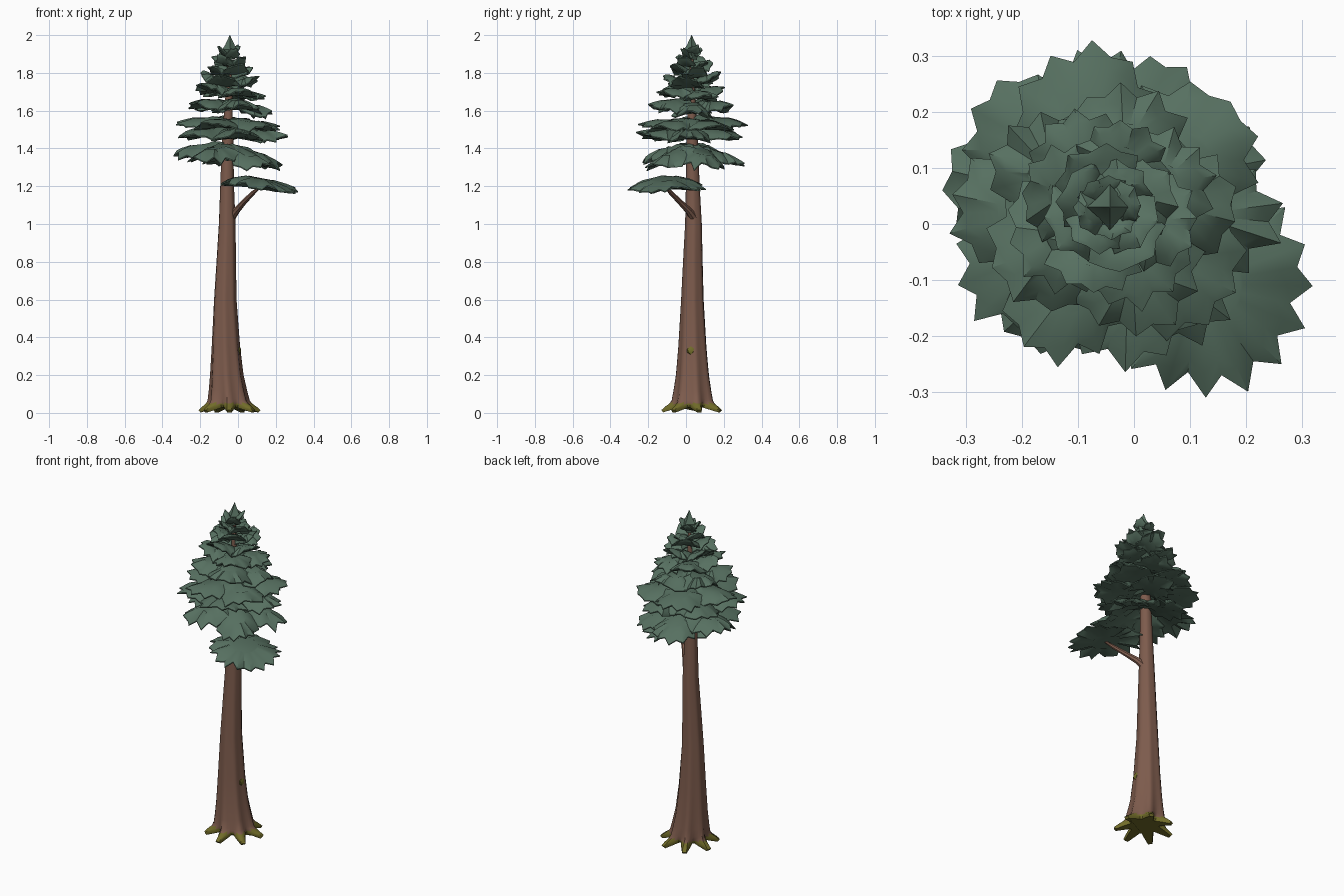
import bpy, bmesh, math, random
from mathutils import Vector

if "Cube" in bpy.data.objects:
    bpy.data.objects.remove(bpy.data.objects["Cube"])

random.seed(11)


def material(name, rgb):
    m = bpy.data.materials.new(name)
    m.diffuse_color = (*rgb, 1)
    m.use_nodes = True
    m.node_tree.nodes["Principled BSDF"].inputs["Base Color"].default_value = m.diffuse_color
    return m


BARK = material("bark brown", (0.205, 0.105, 0.073))
MOSS = material("moss olive", (0.165, 0.150, 0.022))
NEEDLE = material("needle green", (0.094, 0.162, 0.118))


def finish(bm, name, mats, angle=35):
    bmesh.ops.recalc_face_normals(bm, faces=bm.faces)
    me = bpy.data.meshes.new(name)
    bm.to_mesh(me)
    bm.free()
    for m in mats:
        me.materials.append(m)
    ob = bpy.data.objects.new(name, me)
    bpy.context.collection.objects.link(ob)
    bpy.ops.object.select_all(action='DESELECT')
    ob.select_set(True)
    bpy.context.view_layer.objects.active = ob
    bpy.ops.object.shade_smooth_by_angle(angle=math.radians(angle))
    return ob


def skin(bm, rings):
    """Bridge equal-length rings of points and cap both ends."""
    vs = [[bm.verts.new(p) for p in r] for r in rings]
    n = len(vs[0])
    for a, b in zip(vs, vs[1:]):
        for i in range(n):
            bm.faces.new((a[i], a[(i + 1) % n], b[(i + 1) % n], b[i]))
    bm.faces.new(vs[0][::-1])
    bm.faces.new(vs[-1])


# Trunk: rings of (z, centre x, centre y, core radius, root spike length)
PROFILE = [(0.0, -.045, .035, .080, .085), (0.012, -.045, .035, .088, .087),
           (0.03, -.046, .035, .093, .060), (0.048, -.048, .036, .095, .032),
           (0.065, -.05, .037, .095, .020), (0.12, -.054, .037, .090, .014),
           (0.2, -.06, .037, .081, .010), (0.35, -.065, .036, .070, .007),
           (0.6, -.068, .035, .057, .004), (0.8, -.063, .037, .050, .003),
           (1.0, -.058, .040, .043, .002), (1.2, -.058, .036, .036, .001),
           (1.45, -.055, .033, .030, 0), (1.7, -.048, .030, .017, 0), (1.93, -.043, .03, .006, 0)]
LOBES, SEG = 7, 42
rings = []
for z, cx, cy, r, spike in PROFILE:
    ring = []
    for i in range(SEG):
        a = math.tau * i / SEG
        s = (0.5 + 0.5 * math.cos(LOBES * (a + math.pi / 2 + 0.15 * z))) ** 1.6
        rr = r + spike * s
        # between the roots the foot is lifted off the ground
        lift = .028 * (1 - s) * max(0, 1 - z / .1)
        ring.append((cx + rr * math.cos(a), cy + rr * math.sin(a), z + lift))
    rings.append(ring)
bm = bmesh.new()
skin(bm, rings)
for f in bm.faces:
    f.material_index = 1 if f.calc_center_median().z < 0.05 else 0
finish(bm, "trunk", [BARK, MOSS], 40)


# Side branch carrying the lone lower bough
def tube(name, path, radii, sides=8):
    pts = [Vector(p) for p in path]
    rings = []
    for i, p in enumerate(pts):
        d = (pts[min(i + 1, len(pts) - 1)] - pts[max(i - 1, 0)]).normalized()
        u = d.cross(Vector((0, 0, 1))).normalized()
        v = u.cross(d)
        rings.append([p + radii[i] * (u * math.cos(math.tau * k / sides) + v * math.sin(math.tau * k / sides))
                      for k in range(sides)])
    bm = bmesh.new()
    skin(bm, rings)
    finish(bm, name, [BARK])


tube("side_branch", [(-.045, .05, 1.02), (-.01, .015, 1.07), (.03, -.03, 1.115), (.08, -.08, 1.165), (.12, -.11, 1.20)],
     [.024, .019, .015, .012, .006])


# Needle bough: jagged lens-shaped pad, folded down along its sides
def bough(bm, origin, ang, x0, x1, half_w, height, thick, droop, n=26):
    """height(t) gives the pad height, t = 0 at the inner end and 1 at the tip."""
    ca, sa = math.cos(ang), math.sin(ang)
    mid, half = (x0 + x1) / 2, (x1 - x0) / 2
    jag = [(1.03 if k % 2 else 0.86) + random.uniform(-.08, .04) for k in range(n)]
    lift = [random.uniform(-.3, .3) * thick for k in range(n)]

    def point(u, k, side):
        a = math.tau * k / n
        r = u * (1 + (jag[k] - 1) * u * u)
        lx, ly = mid + half * r * math.cos(a), half_w * r * math.sin(a)
        t = (lx - x0) / (x1 - x0)
        z = height(t) - droop * (r * math.sin(a)) ** 2 + lift[k] * u
        z += thick * (1 - u * u) * (0.55 if side > 0 else -0.4) + 0.003 * side
        return Vector((origin[0] + lx * ca - ly * sa, origin[1] + lx * sa + ly * ca, origin[2] + z))

    loops = [(.4, -1), (.78, -1), (1, -1), (1, 1), (.78, 1), (.4, 1)]
    skin(bm, [[point(u, k, s) for k in range(n)] for u, s in loops])


# Lone lower bough
bm = bmesh.new()
bough(bm, (.11, -.105, 1.195), math.radians(-12), -.195, .205, .203,
      lambda t: .03 - .075 * max(t - .35, 0) - .04 * max(.2 - t, 0), .05, .02, 34)
finish(bm, "lower_bough", [NEEDLE])

# Crown whorls: inner z, tip z, reach, half width, count, first angle, thickness, side droop
WHORLS = [(1.42, 1.335, .290, .125, 5, 20, .050, .045),
          (1.485, 1.465, .295, .130, 5, 65, .050, .035),
          (1.55, 1.525, .285, .130, 5, 35, .045, .035),
          (1.645, 1.625, .230, .115, 5, 0, .045, .040),
          (1.705, 1.715, .185, .105, 4, 30, .040, .030),
          (1.74, 1.79, .160, .095, 4, 75, .035, .025),
          (1.795, 1.845, .115, .075, 4, 20, .035, .020),
          (1.85, 1.89, .085, .060, 4, 60, .032, .015),
          (1.895, 1.94, .055, .042, 4, 20, .028, .010)]
for w, (zi, zo, reach, hw, count, first, th, droop) in enumerate(WHORLS):
    bm = bmesh.new()
    for i in range(count):
        a = math.radians(first + random.uniform(-6, 6)) + math.tau * i / count
        tip = zo - zi + random.uniform(-.02, .02) - .02 * math.cos(a)
        L = reach * random.uniform(.97, 1.05)
        curl = .035 if w > 3 else .012
        base = zi + random.uniform(-.012, .012)
        bough(bm, (-.045 + .005 * math.cos(a), .03, base), a, -.03 * reach, L, hw * random.uniform(.92, 1.1),
              lambda t: tip * t + curl * (t * t - t), th, droop, 22 if w < 6 else 14)
    finish(bm, "bough_whorl_%d" % (w + 1), [NEEDLE])

# Pointed leader at the top
bm = bmesh.new()
top = []
for z, r in [(1.87, .022), (1.925, .034), (1.945, .022), (1.975, .010), (2.0, .001)]:
    top.append([(-.043 + r * (1 + .2 * (-1) ** k) * math.cos(math.tau * k / 8),
                 .03 + r * (1 + .2 * (-1) ** k) * math.sin(math.tau * k / 8), z) for k in range(8)])
skin(bm, top)
finish(bm, "leader_tip", [NEEDLE])

# Small moss patch on the bark of the right side
bm = bmesh.new()
bmesh.ops.create_icosphere(bm, subdivisions=1, radius=.022)
for v in bm.verts:
    v.co = (v.co.x * .4 + .008, v.co.y + .025, v.co.z + .33)
finish(bm, "moss_patch", [MOSS])
